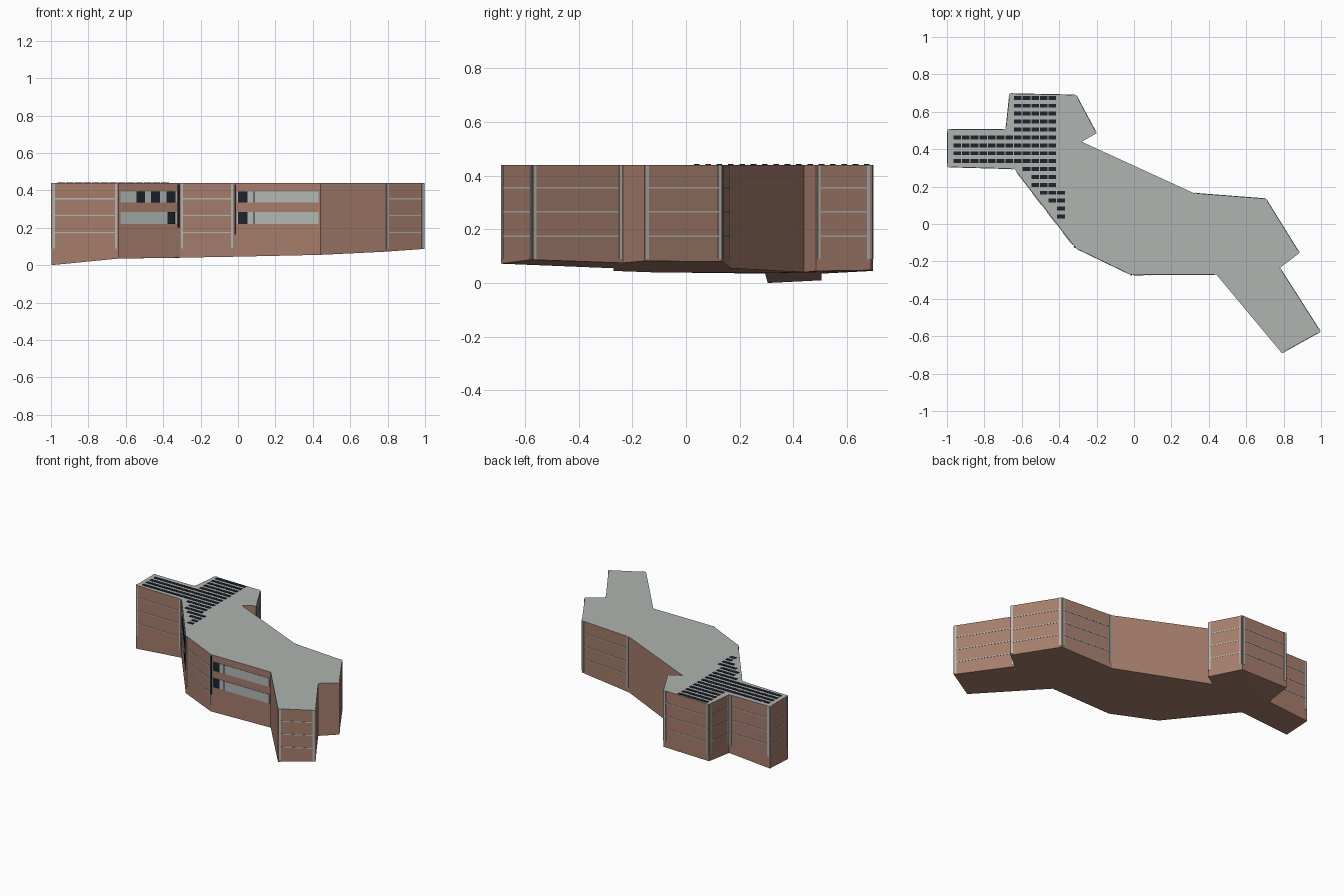
import bpy, bmesh
from mathutils import Vector

if "Cube" in bpy.data.objects:
    bpy.data.objects.remove(bpy.data.objects["Cube"])

TOP = 0.44

def material(name, rgb):
    m = bpy.data.materials.new(name)
    m.diffuse_color = (*rgb, 1)
    m.use_nodes = True
    m.node_tree.nodes["Principled BSDF"].inputs["Base Color"].default_value = m.diffuse_color
    return m

BRICK = material("brick", (0.38, 0.205, 0.15))
ROOF = material("roof_grey", (0.43, 0.46, 0.44))
TRIM = material("trim_grey", (0.45, 0.48, 0.46))
DARK = material("dark_glass", (0.014, 0.016, 0.027))

# Footprint, clockwise from above: x, y, height of the sloping base
FOOT = [(-.997, .505, .01), (-.685, .505, .035), (-.665, .697, .045), (-.31, .69, .048),
        (-.20, .485, .045), (-.28, .44, .04), (.32, .165, .055), (.705, .135, .08),
        (.885, -.155, .082), (.78, -.235, .075), (.997, -.575, .087), (.79, -.69, .072),
        (.44, -.27, .055), (-.02, -.27, .045), (-.31, -.13, .04), (-.64, .295, .035),
        (-.997, .305, 0)]
PLAIN = {4, 5, 8, 11, 12, 14}      # walls without trim

def finish(bm, name, *mats):
    bmesh.ops.recalc_face_normals(bm, faces=bm.faces)
    me = bpy.data.meshes.new(name)
    bm.to_mesh(me)
    bm.free()
    for m in mats:
        me.materials.append(m)
    ob = bpy.data.objects.new(name, me)
    bpy.context.collection.objects.link(ob)
    return ob

def box(bm, origin, u, v, w):
    """Box spanned by three edge vectors."""
    vs = [bm.verts.new(origin + u * i + v * j + w * k)
          for i in (0, 1) for j in (0, 1) for k in (0, 1)]
    for f in ((0, 1, 3, 2), (4, 6, 7, 5), (0, 4, 5, 1), (2, 3, 7, 6), (0, 2, 6, 4), (1, 5, 7, 3)):
        bm.faces.new([vs[i] for i in f])

def wall(i):
    """Start point, direction, outward normal and length of wall i."""
    a = Vector((*FOOT[i][:2], 0))
    b = Vector((*FOOT[(i + 1) % len(FOOT)][:2], 0))
    d = (b - a).normalized()
    return a, d, Vector((-d.y, d.x, 0)), (b - a).length

def plate(bm, i, s0, s1, z0, z1, thick=0.003):
    """Thin plate on wall i between distances s0 and s1 along it."""
    a, d, n, _ = wall(i)
    box(bm, a + d * s0 + Vector((0, 0, z0)), d * (s1 - s0), Vector((0, 0, z1 - z0)), n * thick)

def plate_x(bm, i, x0, x1, z0, z1, thick):
    """Same, but placed by world x."""
    a, d, _, _ = wall(i)
    s = sorted(((x0 - a.x) / d.x, (x1 - a.x) / d.x))
    plate(bm, i, s[0], s[1], z0, z1, thick)

# Building body with flat roof and sloping base
bm = bmesh.new()
low = [bm.verts.new(p) for p in FOOT]
high = [bm.verts.new((x, y, TOP)) for x, y, _ in FOOT]
n = len(FOOT)
for i in range(n):
    j = (i + 1) % n
    bm.faces.new((low[i], low[j], high[j], high[i]))
base = bm.faces.new(low)
roof = bm.faces.new(high[::-1])
roof.material_index = 1
bmesh.ops.triangulate(bm, faces=[base])
finish(bm, "building_body", BRICK, ROOF)

# Corner strips and floor lines
strips, lines = bmesh.new(), bmesh.new()
for i in range(n):
    if i in PLAIN:
        continue
    L = wall(i)[3]
    for s in (0.012, L - 0.012):
        plate(strips, i, s - 0.006, s + 0.006, 0.09, TOP)
    for z in (0.175, 0.265, 0.355):
        plate(lines, i, 0.018, L - 0.018, z - 0.003, z + 0.003, 0.002)
finish(strips, "corner_strips", TRIM)
finish(lines, "floor_lines", TRIM)

# Window bands and dark panes on the two front window walls
bands, panes = bmesh.new(), bmesh.new()
UPPER, LOWER = (0.335, 0.395), (0.22, 0.283)
for z in (UPPER, LOWER):
    plate_x(bands, 14, -.625, -.325, *z, 0.003)
    plate_x(bands, 12, -.005, .43, *z, 0.003)
    plate_x(panes, 12, 0, .05, *z, 0.005)
    plate_x(panes, 12, .082, .088, *z, 0.005)
for x in (-.54, -.46, -.377):
    plate_x(panes, 14, x, x + .046, *UPPER, 0.005)
plate_x(panes, 14, -.372, -.335, *LOWER, 0.005)
plate_x(panes, 14, -.319, -.312, .2, .43, 0.005)
plate_x(panes, 12, -.019, -.012, .165, .43, 0.005)
finish(bands, "window_bands", TRIM)
finish(panes, "window_panes", DARK)

# Solar panels on the roof: first and last column of each row
rows = [(7, 11)] * 5 + [(0, 11)] * 4 + [(8, 11), (9, 11), (9, 11), (10, 12), (11, 12), (12, 12), (12, 12)]
bm = bmesh.new()
for r, (first, last) in enumerate(rows):
    for c in range(first, last + 1):
        box(bm, Vector((-.966 + .0463 * c, .664 - .0423 * r, TOP)),
            Vector((.041, 0, 0)), Vector((0, .021, 0)), Vector((0, 0, .003)))
finish(bm, "solar_panels", DARK)
